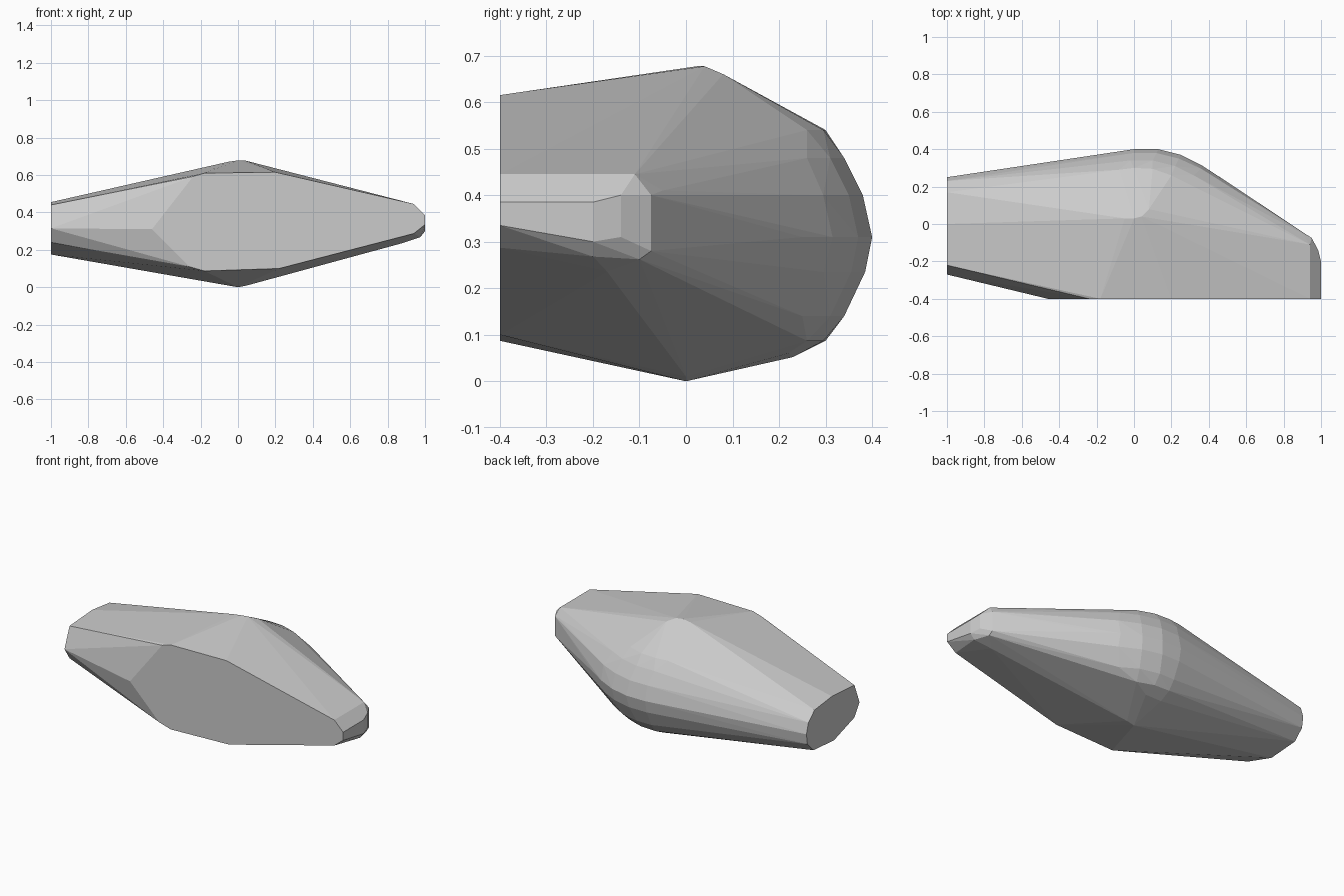
import bpy, bmesh

pts = []

def section(x, yz):
    pts.extend((x, y, z) for y, z in yz)

def level(z, xy):
    pts.extend((x, y, z) for x, y in xy)

# Blunt left end
section(-1, [(-.22, .44), (0, .455), (.17, .435), (.23, .38), (.25, .315),
             (.24, .25), (.18, .19), (-.02, .175), (-.22, .24), (-.27, .315)])

# Flat front face outline
for x, z in [(-.46, .31), (-.24, .592), (-.18, .61), (.2, .615), (.94, .445),
             (1, .385), (1, .335), (.94, .287), (.22, .1), (-.18, .087), (-.26, .11)]:
    pts.append((x, -.4, z))

# Upper and lower ridges
pts += [(-.05, .03, .671), (0, .03, .678), (.04, .04, .677), (.08, .08, .66),
        (-.03, 0, .007), (0, 0, 0), (.05, 0, .01), (0, .23, .052), (.1, .22, .06)]

# Rounded back shoulder, level by level
level(.54, [(-.08, .29), (0, .3), (.1, .295), (.2, .26)])
level(.48, [(-.02, .34), (.1, .34), (.22, .31), (.32, .26)])
level(.40, [(0, .38), (.12, .38), (.24, .35), (.36, .295)])
level(.31, [(0, .4), (.13, .4), (.25, .37), (.36, .315), (.46, .25)])
level(.235, [(0, .385), (.12, .385), (.24, .355), (.36, .295)])
level(.14, [(0, .34), (.1, .34), (.22, .31), (.32, .25)])
level(.087, [(0, .3), (.1, .295), (.2, .26)])

# Bevelled right tip
pts += [(.94, -.11, .445), (.9, -.05, .41), (.9, -.045, .28), (.95, -.075, .4),
        (.95, -.075, .28), (.985, -.14, .4), (.985, -.14, .31), (1, -.2, .385),
        (1, -.2, .30), (.975, -.2, .268), (.95, -.1, .262), (.88, -.17, .236)]

# Wrap the guide points into one faceted convex stone
bm = bmesh.new()
for p in pts:
    bm.verts.new(p)
hull = bmesh.ops.convex_hull(bm, input=bm.verts[:])
junk = {g for g in hull["geom_interior"] + hull["geom_unused"]
        if isinstance(g, bmesh.types.BMVert)}
bmesh.ops.delete(bm, geom=list(junk), context='VERTS')
bmesh.ops.dissolve_limit(bm, angle_limit=.02, verts=bm.verts[:], edges=bm.edges[:])
bmesh.ops.recalc_face_normals(bm, faces=bm.faces[:])
mesh = bpy.data.meshes.new("faceted_stone")
bm.to_mesh(mesh)
bm.free()
bpy.context.collection.objects.link(bpy.data.objects.new("faceted_stone", mesh))
